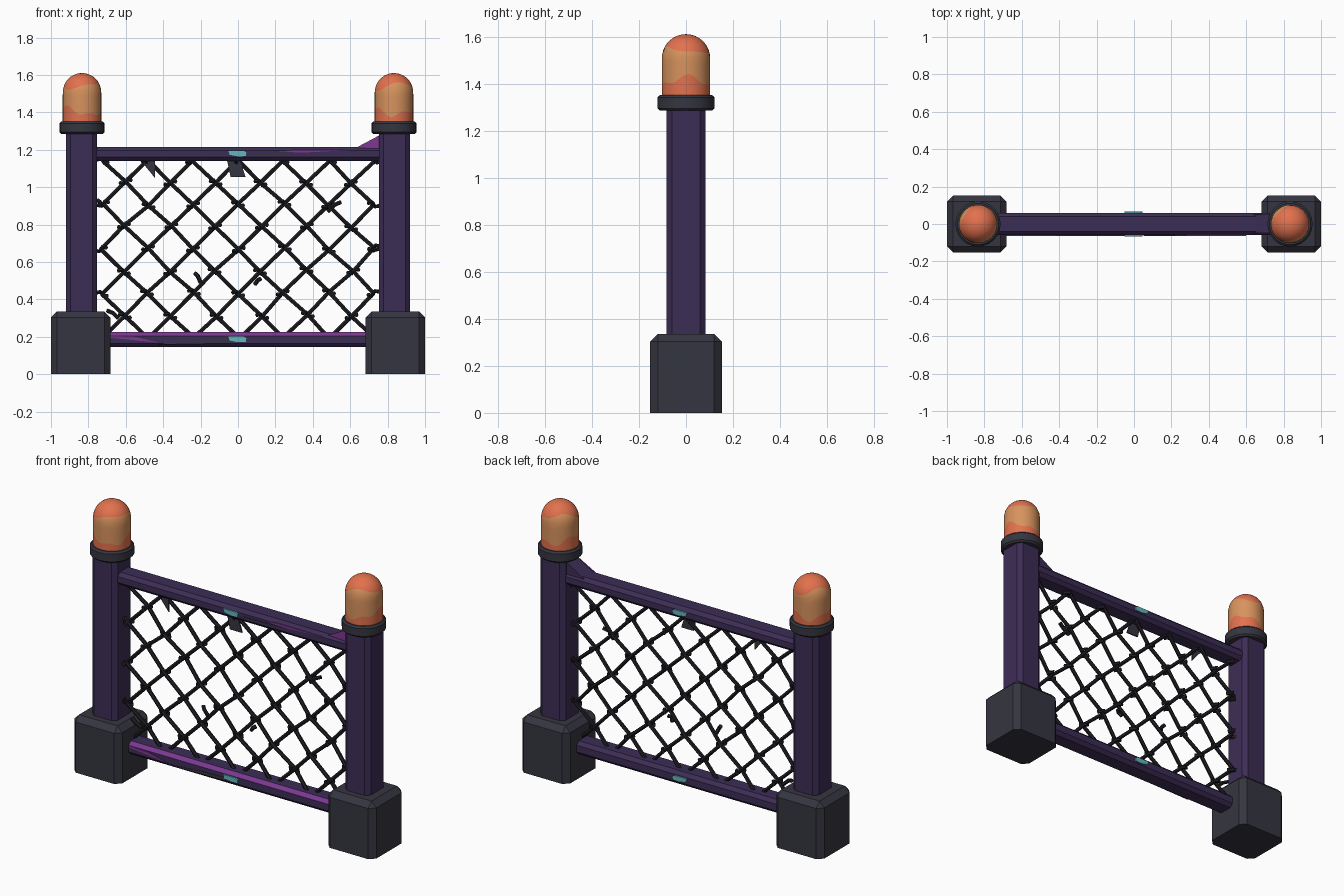
import bpy, bmesh, math, random
from mathutils import Vector

if "Cube" in bpy.data.objects:
    bpy.data.objects.remove(bpy.data.objects["Cube"])

random.seed(4)


def material(name, rgb):
    m = bpy.data.materials.new(name)
    m.diffuse_color = (*rgb, 1)
    m.use_nodes = True
    m.node_tree.nodes["Principled BSDF"].inputs["Base Color"].default_value = m.diffuse_color
    return m


PURPLE = material("dark purple paint", (0.046, 0.026, 0.092))
VIOLET = material("bright violet paint", (0.20, 0.04, 0.28))
SLATE = material("slate", (0.036, 0.036, 0.052))
WIRE = material("black wire", (0.014, 0.014, 0.019))
ORANGE = material("red orange", (0.76, 0.165, 0.075))
TAN = material("amber", (0.68, 0.29, 0.11))
TEAL = material("teal", (0.13, 0.47, 0.52))


def finish(name, bm, mats, smooth=False):
    bmesh.ops.recalc_face_normals(bm, faces=bm.faces)
    me = bpy.data.meshes.new(name)
    bm.to_mesh(me)
    bm.free()
    ob = bpy.data.objects.new(name, me)
    bpy.context.collection.objects.link(ob)
    for m in mats:
        me.materials.append(m)
    if smooth:
        bpy.ops.object.select_all(action='DESELECT')
        ob.select_set(True)
        bpy.context.view_layer.objects.active = ob
        bpy.ops.object.shade_smooth_by_angle(angle=math.radians(35))
    return ob


def box(name, lo, hi, bevel, mats, pick=None, rule=None):
    """Box with chamfers on the edges chosen by pick; rule colours faces."""
    bm = bmesh.new()
    bmesh.ops.create_cube(bm, size=1)
    for v in bm.verts:
        v.co = Vector([(a + b) / 2 + c * (b - a) for a, b, c in zip(lo, hi, v.co)])
    edges = [e for e in bm.edges if pick is None or pick(e)]
    bmesh.ops.bevel(bm, geom=edges, offset=bevel, segments=1, affect='EDGES')
    bmesh.ops.recalc_face_normals(bm, faces=bm.faces)
    if rule:
        for f in bm.faces:
            f.material_index = rule(f)
    return finish(name, bm, mats)


def plate(name, pts, y0, y1, mats):
    """Flat x-z polygon given thickness from y0 to y1."""
    bm = bmesh.new()
    a = [bm.verts.new((x, y0, z)) for x, z in pts]
    b = [bm.verts.new((x, y1, z)) for x, z in pts]
    n = len(pts)
    bm.faces.new(a)
    bm.faces.new(b[::-1])
    for i in range(n):
        bm.faces.new((a[i], a[(i + 1) % n], b[(i + 1) % n], b[i]))
    return finish(name, bm, mats)


def lamp_cap(name, cx, phase):
    """Domed lathe whose ring lines follow two wavy colour borders."""
    r, base, straight = 0.103, 1.345, 0.162
    total = straight + r * math.pi / 2
    seg, bands = 40, (3, 5, 7)
    bm = bmesh.new()
    rings = [[] for _ in range(sum(bands))]
    for k in range(seg):
        t = 2 * math.pi * k / seg
        low = 0.062 + 0.022 * math.sin(2 * t + phase) + 0.012 * math.sin(5 * t + 1)
        high = 0.198 + 0.018 * math.sin(2 * t + phase + 2) + 0.01 * math.sin(3 * t)
        marks = (0, low, high, total)
        row = 0
        for b, n in enumerate(bands):
            for j in range(n):
                s = marks[b] + (marks[b + 1] - marks[b]) * j / n
                a = max(0, (s - straight) / r)
                z = base + min(s, straight) + r * math.sin(a)
                rad = r * math.cos(a)
                rings[row].append(bm.verts.new((cx + rad * math.cos(t), rad * math.sin(t), z)))
                row += 1
    top = bm.verts.new((cx, 0, base + straight + r))
    bm.faces.new(rings[0])
    for i, ring in enumerate(rings):
        for k in range(seg):
            k2 = (k + 1) % seg
            if i + 1 < len(rings):
                f = bm.faces.new((ring[k], ring[k2], rings[i + 1][k2], rings[i + 1][k]))
            else:
                f = bm.faces.new((ring[k], ring[k2], top))
            f.material_index = 1 if bands[0] <= i < bands[0] + bands[1] else 0
    finish(name, bm, [ORANGE, TAN], True)


# Posts: stone foot, chamfered shaft, collar and lamp cap on each side
for side, s in (("left", -1), ("right", 1)):
    cx = s * 0.8375
    box(side + "_foot", (s * 0.841 - 0.159, -0.152, 0), (s * 0.841 + 0.159, 0.152, 0.335), 0.032,
        [SLATE], lambda e: max(v.co.z for v in e.verts) > 0.1)
    box(side + "_post", (cx - 0.083, -0.083, 0.3), (cx + 0.083, 0.083, 1.3), 0.024, [PURPLE],
        lambda e: abs(e.verts[0].co.z - e.verts[1].co.z) > 0.5)
    bm = bmesh.new()
    bmesh.ops.create_cone(bm, cap_ends=True, segments=24, radius1=0.121, radius2=0.121, depth=0.066)
    bmesh.ops.translate(bm, verts=bm.verts, vec=(s * 0.834, 0, 1.318))
    rims = [e for e in bm.edges if abs(e.verts[0].co.z - e.verts[1].co.z) < 0.01]
    bmesh.ops.bevel(bm, geom=rims, offset=0.01, segments=1, affect='EDGES')
    finish(side + "_collar", bm, [SLATE], True)
    lamp_cap(side + "_lamp_cap", s * 0.834, 0.6 if s < 0 else 1.5)

# Rails, chamfered along their length; lower one has a bright upper front edge
def along_x(e):
    return abs(e.verts[0].co.x - e.verts[1].co.x) > 0.5


box("top_rail", (-0.77, -0.06, 1.14), (0.77, 0.06, 1.215), 0.02, [PURPLE], along_x)
box("bottom_rail", (-0.72, -0.06, 0.145), (0.72, 0.06, 0.225), 0.02, [PURPLE, VIOLET], along_x,
    lambda f: int(f.normal.y < -0.3 and f.normal.z > 0.3))

# Corner brace between the top rail and the right post
plate("corner_brace", [(0.63, 1.2), (0.77, 1.2), (0.77, 1.285)], -0.045, 0.05, [PURPLE])
plate("brace_paint", [(0.63, 1.21), (0.765, 1.205), (0.765, 1.282)], -0.049, -0.045, [VIOLET])

# Painted streaks on the rail fronts
plate("top_rail_streak", [(0.22, 1.192), (0.34, 1.184), (0.60, 1.198), (0.30, 1.199)], -0.063, -0.055, [VIOLET])
plate("top_rail_dark_streak", [(0.05, 1.165), (0.30, 1.178), (0.36, 1.184), (0.08, 1.178)], -0.063, -0.055, [SLATE])
plate("bottom_rail_streak", [(-0.69, 0.195), (-0.42, 0.168), (-0.55, 0.2), (-0.69, 0.206)], -0.063, -0.055, [VIOLET])
plate("bottom_rail_dark_streak", [(-0.45, 0.158), (-0.05, 0.165), (-0.02, 0.183), (-0.2, 0.18)], -0.063, -0.055, [SLATE])

# Teal tags on both faces of both rails
for rail, z in (("top", 1.18), ("bottom", 0.187)):
    for face, s in (("front", -1), ("back", 1)):
        pts = [(-0.052, z + 0.015), (-0.045, z - 0.007), (0.0, z - 0.016), (0.042, z - 0.014),
               (0.045, z + 0.006), (0.03, z + 0.015)]
        plate(f"{rail}_{face}_tag", pts, s * 0.058, s * 0.068, [TEAL])

# Wire mesh: two families of woven diagonals plus a twist at each crossing
HX, HZ, NI, J0, J1 = 0.1215, 0.1185, 12, -2, 6
nodes = {(i, j): (-0.727 + HX * i + random.uniform(-0.007, 0.007),
                  0.433 + HZ * j + random.uniform(-0.007, 0.007))
         for i in range(NI + 1) for j in range(J0, J1 + 1) if (i + j) % 2 == 0}

curve = bpy.data.curves.new("wire_mesh", 'CURVE')
curve.dimensions = '3D'
curve.bevel_depth = 0.0115
curve.bevel_resolution = 1
curve.use_fill_caps = True


def strand(pts):
    sp = curve.splines.new('POLY')
    sp.points.add(len(pts) - 1)
    for p, co in zip(sp.points, pts):
        p.co = (*co, 1)


for d in (1, -1):
    for c in range(-14, 22, 2):
        path = [(i, d * (i - c)) for i in range(NI + 1) if (i, d * (i - c)) in nodes]
        if len(path) > 1:
            strand([(nodes[p][0], 0.011 * d * (-1) ** p[0], nodes[p][1]) for p in path])

for (i, j), (x, z) in nodes.items():
    f = random.choice((-1, 1))
    strand([(x - 0.028, 0.006, z + 0.008 * f), (x - 0.008, -0.026, z + 0.012 * f),
            (x + 0.008, 0.026, z - 0.012 * f), (x + 0.028, -0.006, z - 0.008 * f)])

# Loose wire ends along the sides and in the middle
for x, z, dx, dz in ((-0.2, 0.49, -0.03, 0.05), (0.09, 0.48, 0.03, 0.03), (0.48, 0.87, 0.07, 0.05),
                     (0.72, 0.66, 0.035, 0.01), (-0.73, 0.9, -0.02, 0.03), (-0.64, 0.30, -0.06, 0.04)):
    strand([(x, 0, z), (x + dx / 2, -0.012, z + dz * 0.7), (x + dx, 0.0, z + dz)])

wire = bpy.data.objects.new("wire_mesh", curve)
bpy.context.collection.objects.link(wire)
curve.materials.append(WIRE)
bpy.ops.object.select_all(action='DESELECT')
wire.select_set(True)
bpy.context.view_layer.objects.active = wire
bpy.ops.object.convert(target='MESH')
bpy.ops.object.shade_smooth_by_angle(angle=math.radians(50))

# Small torn scraps hanging under the top rail
plate("scrap_middle", [(-0.06, 1.15), (0.01, 1.15), (0.04, 1.055), (-0.04, 1.055)], -0.02, -0.012, [SLATE])
plate("scrap_left", [(-0.51, 1.13), (-0.445, 1.145), (-0.445, 1.05)], -0.02, -0.012, [SLATE])
